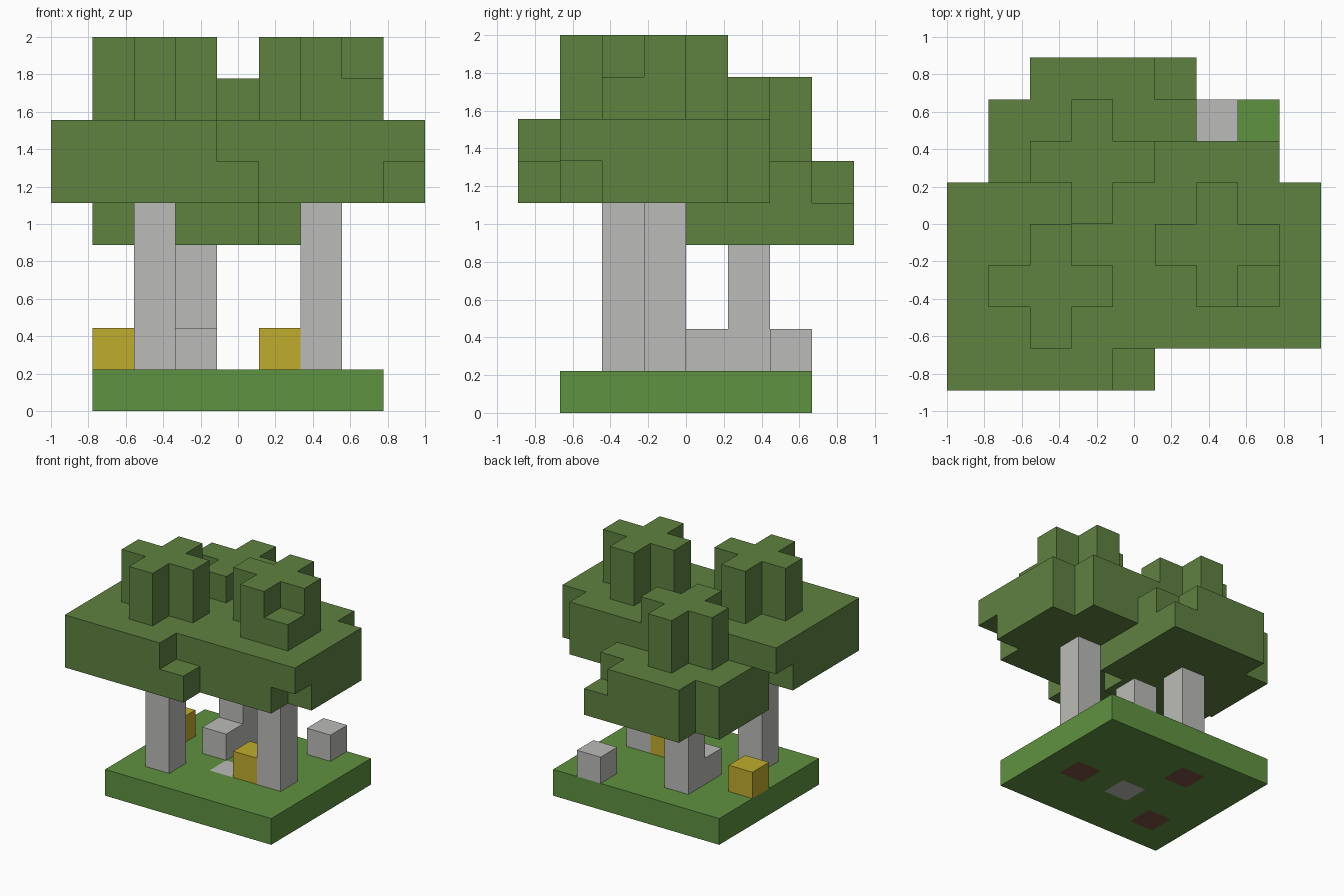
import bpy
import bmesh
from mathutils import Vector
from itertools import product

if "Cube" in bpy.data.objects:
    bpy.data.objects.remove(bpy.data.objects["Cube"], do_unlink=True)

U = 2 / 9                       # edge length of one block
ORIGIN = Vector((-1, -4 * U, 0))


def linear(c):
    c /= 255
    return c / 12.92 if c <= 0.04045 else ((c + 0.055) / 1.055) ** 2.4


def material(name, *rgb):
    m = bpy.data.materials.new(name)
    m.use_nodes = True
    col = [linear(c) for c in rgb] + [1]
    m.diffuse_color = col
    bsdf = m.node_tree.nodes["Principled BSDF"]
    bsdf.inputs["Base Color"].default_value = col
    bsdf.inputs["Roughness"].default_value = 0.9
    return m


leaf = material("leaf green", 95, 129, 64)
grass = material("grass green", 95, 146, 64)
stone = material("pale grey", 187, 187, 184)
gold = material("yellow", 192, 172, 46)
root = material("root brown", 123, 82, 70)


def box(xs, ys, zs):
    """All block cells inside inclusive index ranges."""
    return set(product(*(range(a, b + 1) for a, b in (xs, ys, zs))))


def block(x, y, z0, z1):
    return box((x, x), (y, y), (z0, z1))


def build(name, cells, mats, pick=lambda cell: 0):
    """Outer skin of a group of blocks, one material slot per cell rule."""
    bm = bmesh.new()
    for cell in sorted(cells):
        for axis, sign in product(range(3), (-1, 1)):
            step = [0, 0, 0]
            step[axis] = sign
            if tuple(c + s for c, s in zip(cell, step)) in cells:
                continue
            n = Vector(step)
            u = Vector(step[2:] + step[:2])
            v = n.cross(u)
            mid = Vector(cell) + Vector((0.5, 0.5, 0.5)) + n / 2
            ring = [mid + (u * a + v * b) / 2
                    for a, b in ((-1, -1), (1, -1), (1, 1), (-1, 1))]
            face = bm.faces.new([bm.verts.new(ORIGIN + p * U) for p in ring])
            face.material_index = pick(cell)
    bmesh.ops.remove_doubles(bm, verts=bm.verts, dist=U / 100)
    me = bpy.data.meshes.new(name)
    bm.to_mesh(me)
    bm.free()
    for m in mats:
        me.materials.append(m)
    ob = bpy.data.objects.new(name, me)
    bpy.context.collection.objects.link(ob)
    return ob


def crown(x, y, z):
    """Wide two-layer slab with a plus-shaped tuft on top."""
    slab = box((x - 2, x + 2), (y - 2, y + 2), (z, z + 1))
    tuft = box((x - 1, x + 1), (y, y), (z + 2, z + 3))
    return slab | tuft | box((x, x), (y - 1, y + 1), (z + 2, z + 3))


# Trees: trunk column and the layer where the crown starts
trees = {"front_right": (2, 2, 5), "front_left": (6, 3, 5), "back": (3, 5, 4)}

# Ground slab with roots under the trunks and one flush stone
trunk_feet = {(x, y) for x, y, z in trees.values()}


def ground_slot(cell):
    if cell[:2] in trunk_feet:
        return 1
    return 2 if cell[:2] == (4, 3) else 0


build("ground", box((1, 7), (1, 6), (0, 0)), [grass, root, stone], ground_slot)

# Trunks
for name, (x, y, z) in trees.items():
    build(name + "_trunk", block(x, y, 1, z - 1), [stone])

# Joined canopy, each crown with its own missing corners
front_right = crown(*trees["front_right"]) - {(4, 0, 6), (0, 4, 5)}
front_left = crown(*trees["front_left"]) - {(8, 1, 5)} - block(8, 5, 5, 6)
front_left |= {(7, 2, 7)}
back = crown(*trees["back"]) - block(1, 7, 4, 5) - {(5, 7, 5)}
back -= {(1, 3, 4), (5, 3, 4)}
build("canopy", front_right | front_left | back, [leaf])

# Loose blocks on the ground
build("back_rock", block(6, 6, 1, 1), [stone])
build("middle_rock", block(3, 4, 1, 1), [stone])
build("left_flower", block(5, 3, 1, 1), [gold])
build("right_flower", block(1, 4, 1, 1), [gold])
